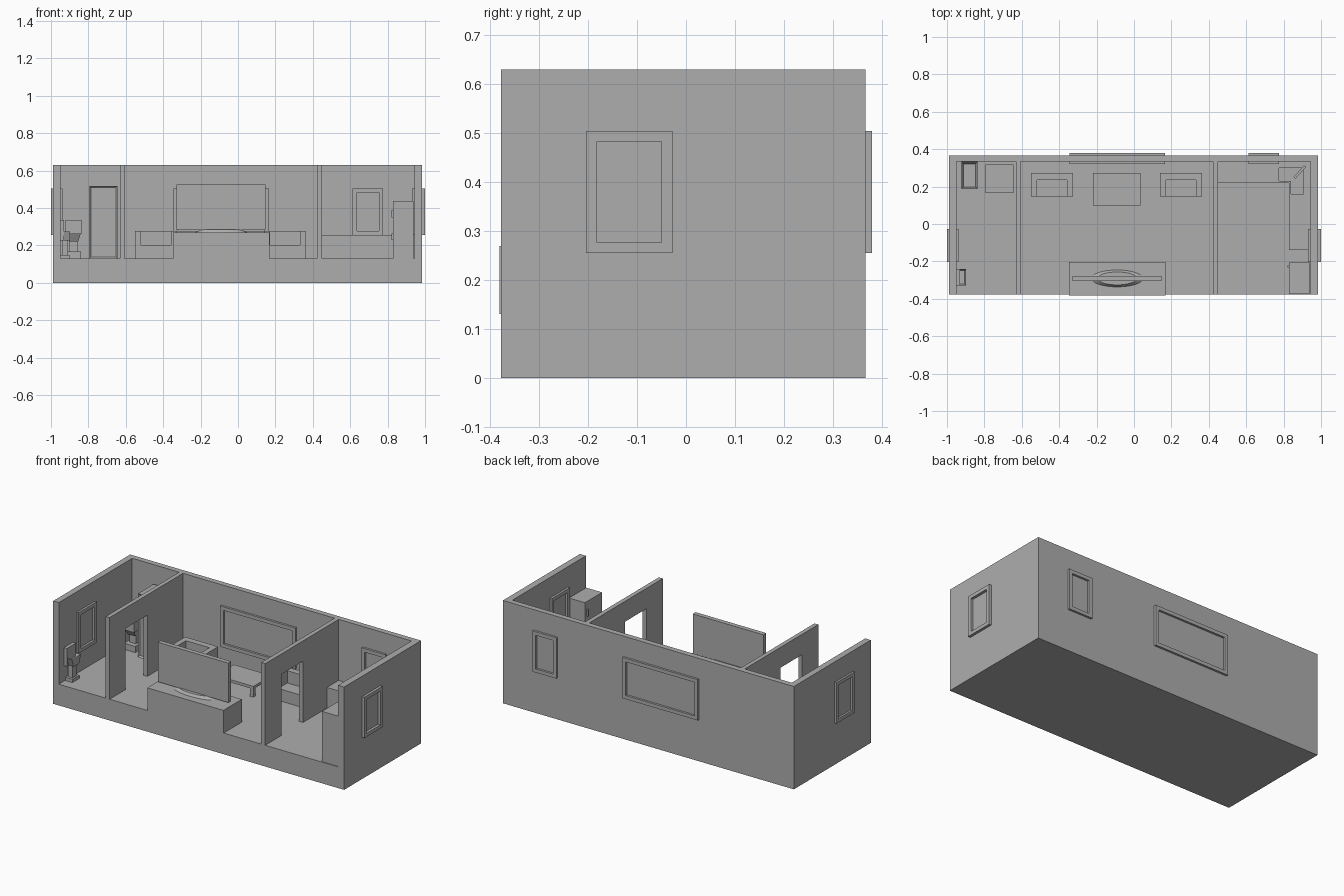
import bpy, bmesh, math
from mathutils import Matrix

if "Cube" in bpy.data.objects:
    bpy.data.objects.remove(bpy.data.objects["Cube"])

grey = bpy.data.materials.new("plain grey")
grey.diffuse_color = (0.42, 0.42, 0.42, 1)
grey.use_nodes = True
grey.node_tree.nodes["Principled BSDF"].inputs["Base Color"].default_value = grey.diffuse_color


def finish(bm, name):
    bmesh.ops.recalc_face_normals(bm, faces=bm.faces)
    me = bpy.data.meshes.new(name)
    bm.to_mesh(me)
    bm.free()
    me.materials.append(grey)
    ob = bpy.data.objects.new(name, me)
    bpy.context.collection.objects.link(ob)
    return ob


def add_box(bm, x0, x1, y0, y1, z0, z1):
    m = Matrix.Translation(((x0 + x1) / 2, (y0 + y1) / 2, (z0 + z1) / 2)) @ \
        Matrix.Diagonal((x1 - x0, y1 - y0, z1 - z0, 1))
    return bmesh.ops.create_cube(bm, size=1, matrix=m)["verts"]


def boxes(name, *dims):
    bm = bmesh.new()
    for d in dims:
        add_box(bm, *d)
    return finish(bm, name)


def prism(name, pts, axis, lo, hi):
    """Extrude a 2D outline along x ('x': pts are y,z) or z ('z': pts are x,y)."""
    place = (lambda p, t: (t, p[0], p[1])) if axis == "x" else (lambda p, t: (p[0], p[1], t))
    bm = bmesh.new()
    f = bm.faces.new([bm.verts.new(place(p, lo)) for p in pts])
    new = bmesh.ops.extrude_face_region(bm, geom=[f])["geom"]
    vec = (hi - lo, 0, 0) if axis == "x" else (0, 0, hi - lo)
    bmesh.ops.translate(bm, vec=vec, verts=[v for v in new if isinstance(v, bmesh.types.BMVert)])
    return finish(bm, name)


def recess(bm, normal_axis, sign, thickness, depth):
    """Inset the faces pointing one way and push them in."""
    bm.normal_update()
    fs = [f for f in bm.faces if f.normal[normal_axis] * sign > 0.9]
    bmesh.ops.inset_individual(bm, faces=fs, thickness=thickness, depth=-depth)


F, TOP = 0.13, 0.63          # floor level and wall top
X0, X1, Y0, Y1 = -0.988, 0.984, -0.378, 0.367

# Shell: floor slab, side walls and back wall
boxes("floor_slab", (X0, X1, Y0, Y1, 0, F))
prism("outer_walls", [(X0, Y0), (-0.95, Y0), (-0.95, 0.333), (0.943, 0.333),
                      (0.943, Y0), (X1, Y0), (X1, Y1), (X0, Y1)], "z", F, TOP)

# Partitions with doorways
for name, a, b in (("left_partition", -0.632, -0.606), ("right_partition", 0.422, 0.449)):
    prism(name, [(Y0, F), (-0.222, F), (-0.222, 0.505), (-0.012, 0.505), (-0.012, F),
                 (0.334, F), (0.334, TOP), (Y0, TOP)], "x", a, b)

# Window frames passing through the walls
W0, W1, T = 0.255, 0.505, 0.022


def window(name, a, b, c0, c1, side):
    parts = [(a, b, W0, W0 + T), (a, b, W1 - T, W1),
             (a, a + T, W0 + T, W1 - T), (b - T, b, W0 + T, W1 - T)]
    boxes(name, *[(c0, c1, p, q, r, s) if side else (p, q, c0, c1, r, s) for p, q, r, s in parts])


window("left_window_frame", -0.204, -0.028, -1.0, -0.937, True)
window("right_window_frame", -0.204, -0.028, 0.929, 1.0, True)
window("living_window_frame", -0.345, 0.165, 0.32, 0.38, False)
window("kitchen_window_frame", 0.613, 0.775, 0.32, 0.38, False)

# Media cabinet and television
boxes("media_cabinet", (-0.348, 0.168, -0.381, -0.203, F, 0.27))
boxes("television", (-0.33, 0.148, -0.305, -0.277, 0.283, 0.525))
bm = bmesh.new()
bmesh.ops.create_cone(bm, cap_ends=True, segments=32, radius1=1, radius2=0.75, depth=1,
                      matrix=Matrix.Translation((-0.09, -0.291, 0.277)) @
                      Matrix.Diagonal((0.14, 0.046, 0.016, 1)))
finish(bm, "television_stand")

# Armchairs: seat, arms and back
for name, a, b in (("left_armchair", -0.55, -0.326), ("right_armchair", 0.138, 0.364)):
    t = 0.032
    boxes(name, (a + t, b - t, 0.147, 0.235, F, 0.203), (a, a + t, 0.147, 0.274, F, 0.278),
          (b - t, b, 0.147, 0.274, F, 0.278), (a + t, b - t, 0.235, 0.274, F, 0.278))

# Coffee table
legs = [(x, x + 0.022, y, y + 0.022, F, 0.18) for x in (-0.217, 0.01) for y in (0.102, 0.25)]
boxes("coffee_table", (-0.219, 0.034, 0.1, 0.274, 0.18, 0.197), *legs)

# Shower cabin with recessed front
bm = bmesh.new()
add_box(bm, -0.795, -0.645, 0.167, 0.318, F, 0.518)
recess(bm, 1, -1, 0.012, 0.008)
finish(bm, "shower_cabin")

# Washbasin: hollow basin, tapered underside, column and foot
bm = bmesh.new()
add_box(bm, -0.923, -0.836, 0.187, 0.333, 0.26, 0.337)
recess(bm, 2, 1, 0.016, 0.04)
finish(bm, "washbasin")
bm = bmesh.new()
for v in add_box(bm, -0.915, -0.842, 0.2, 0.325, 0.22, 0.26):
    if v.co.z < 0.24:
        v.co.x = -0.879 + (v.co.x + 0.879) * 0.65
        v.co.y = 0.265 + (v.co.y - 0.265) * 0.65
finish(bm, "washbasin_underside")
boxes("washbasin_pedestal", (-0.9, -0.856, 0.235, 0.295, 0.165, 0.225),
      (-0.917, -0.84, 0.205, 0.325, F, 0.168))

# Toilet against the left wall
boxes("toilet_tank", (-0.952, -0.93, -0.328, -0.24, 0.225, 0.335))
bm = bmesh.new()
vs = add_box(bm, -0.95, -0.897, -0.328, -0.24, 0.225, 0.275)
for v in vs:
    if v.co.z < 0.25:
        v.co.y = -0.284 + (v.co.y + 0.284) * 0.6
recess(bm, 2, 1, 0.012, 0.02)
finish(bm, "toilet_bowl")
boxes("toilet_foot", (-0.94, -0.91, -0.302, -0.266, F, 0.228),
      (-0.948, -0.9, -0.318, -0.25, F, 0.15))

# Kitchen counter with a corner sink and tap
counter = prism("kitchen_counter", [(0.449, 0.333), (0.449, 0.22), (0.83, 0.22), (0.83, -0.138),
                                    (0.943, -0.138), (0.943, 0.333)], "z", F, 0.256)
cut = prism("sink_cutter", [(0.775, 0.3), (0.775, 0.23), (0.84, 0.23), (0.84, 0.16),
                            (0.905, 0.16), (0.905, 0.3)], "z", 0.215, 0.3)
cut.hide_render = True
cut.display_type = "WIRE"
mod = counter.modifiers.new("sink", "BOOLEAN")
mod.operation, mod.solver, mod.object = "DIFFERENCE", "EXACT", cut
tap = boxes("sink_tap", (-0.045, 0.04, -0.007, 0.007, 0.01, 0.022), (0.025, 0.04, -0.007, 0.007, -0.05, 0.022))
tap.location = (0.888, 0.28, 0.27)
tap.rotation_euler.z = math.radians(48)

# Refrigerator with handles
boxes("refrigerator", (0.83, 0.938, -0.373, -0.207, F, 0.438))
boxes("refrigerator_handles", (0.82, 0.831, -0.232, -0.222, 0.35, 0.39),
      (0.82, 0.831, -0.232, -0.222, 0.23, 0.265))
